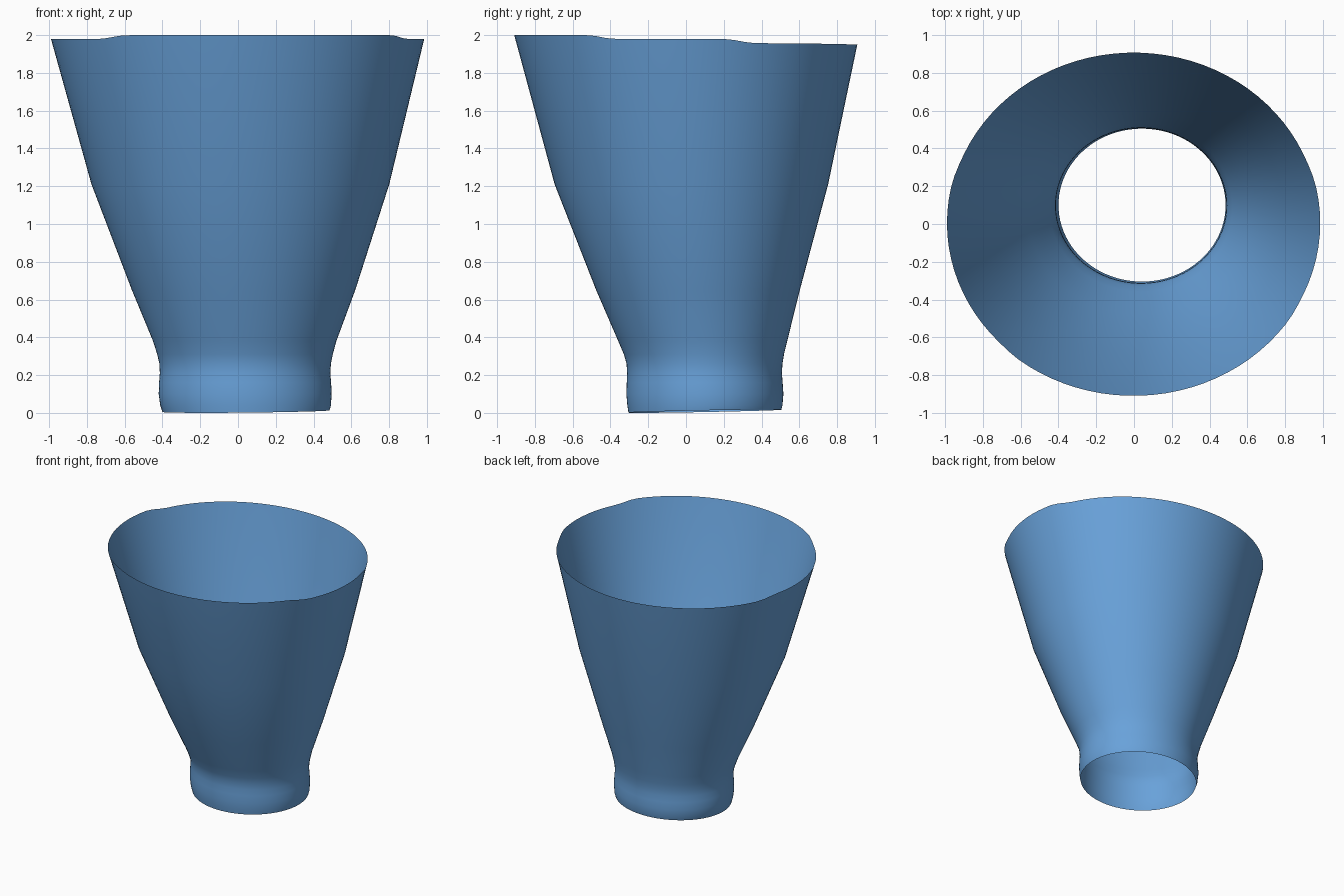
import bpy
import bmesh
from math import sin, cos, radians, pi

if "Cube" in bpy.data.objects:
    bpy.data.objects.remove(bpy.data.objects["Cube"])

SEGMENTS = 90

# Profile rings: height, left x, right x, front y, back y
RINGS = [
    (0.00, -0.400, 0.485, -0.305, 0.505),
    (0.04, -0.412, 0.492, -0.311, 0.511),
    (0.10, -0.420, 0.496, -0.316, 0.516),
    (0.16, -0.418, 0.493, -0.314, 0.512),
    (0.21, -0.414, 0.489, -0.312, 0.508),
    (0.26, -0.416, 0.492, -0.315, 0.511),
    (0.31, -0.428, 0.502, -0.329, 0.519),
    (0.38, -0.450, 0.521, -0.359, 0.536),
    (0.65, -0.562, 0.621, -0.476, 0.603),
    (1.21, -0.776, 0.801, -0.696, 0.753),
    (2.00, -0.996, 0.991, -0.910, 0.918),
]

# Stepped rim: angle in degrees, height
RIM = [(0, 1.98), (12, 1.98), (24, 1.957), (90, 1.95), (156, 1.957),
       (168, 1.98), (222, 1.98), (234, 2.0), (325, 2.0), (335, 1.98), (360, 1.98)]


def rim_height(deg):
    for (a, za), (b, zb) in zip(RIM, RIM[1:]):
        if a <= deg <= b:
            t = (deg - a) / (b - a)
            return za + (zb - za) * t * t * (3 - 2 * t)


def ring_point(ring, angle):
    z, left, right, front, back = ring
    return ((left + right) / 2 + (right - left) / 2 * cos(angle),
            (front + back) / 2 + (back - front) / 2 * sin(angle))


def build_sleeve():
    bm = bmesh.new()
    loops = []
    for i, ring in enumerate(RINGS):
        loop = []
        for s in range(SEGMENTS):
            deg = 360 * s / SEGMENTS
            angle = radians(deg)
            x, y = ring_point(ring, angle)
            z = ring[0]
            if i == 0:
                # Bottom edge rises slightly towards the back right
                z = 0.009 * (1 + cos(angle - pi / 3))
            elif i == len(RINGS) - 1:
                # Trim the rim along the slope of the wall
                z = rim_height(deg)
                px, py = ring_point(RINGS[-2], angle)
                t = (z - RINGS[-2][0]) / (ring[0] - RINGS[-2][0])
                x, y = px + (x - px) * t, py + (y - py) * t
            loop.append(bm.verts.new((x, y, z)))
        loops.append(loop)
    for low, high in zip(loops, loops[1:]):
        for s in range(SEGMENTS):
            n = (s + 1) % SEGMENTS
            bm.faces.new((low[s], low[n], high[n], high[s])).smooth = True
    mesh = bpy.data.meshes.new("tapered_sleeve")
    bm.to_mesh(mesh)
    bm.free()
    obj = bpy.data.objects.new("tapered_sleeve", mesh)
    bpy.context.collection.objects.link(obj)
    return obj


# Open, flared sleeve with a rounded collar at the foot
sleeve = build_sleeve()

# Blue finish
blue = bpy.data.materials.new("blue")
blue.diffuse_color = (0.14, 0.36, 0.70, 1.0)
blue.use_nodes = True
blue.node_tree.nodes["Principled BSDF"].inputs["Base Color"].default_value = blue.diffuse_color
sleeve.data.materials.append(blue)
